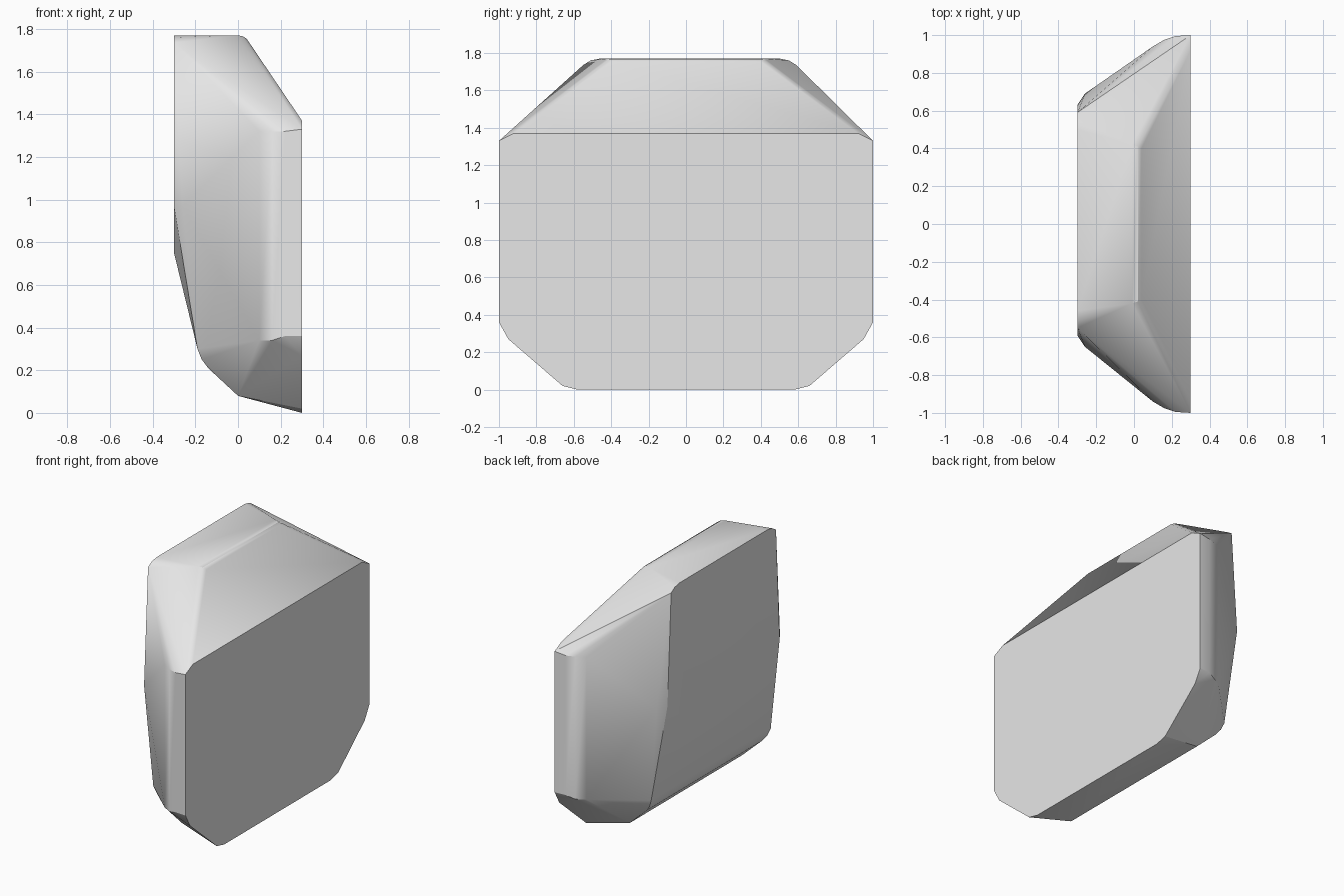
import bpy
import bmesh
import math

cube = bpy.data.objects.get("Cube")
if cube:
    bpy.data.objects.remove(cube, do_unlink=True)

# Single plain grey material
grey = bpy.data.materials.new("plain_grey")
grey.use_nodes = True
colour = (0.8, 0.8, 0.8, 1.0)
grey.diffuse_color = colour
grey.node_tree.nodes["Principled BSDF"].inputs["Base Color"].default_value = colour

# Corner points of one half, as (x, y, z)
flat_panel = [(0.3, 1, 0.36), (0.3, 1, 1.33), (0.3, 0.92, 1.37),
              (0.3, 0.95, 0.27), (0.3, 0.66, 0.02), (0.3, 0.58, 0)]
side_edge = [(0.22, 0.995, 0.36), (0.22, 0.995, 1.32), (0.16, 0.975, 0.34),
             (0.16, 0.975, 1.32), (0.1, 0.94, 0.34), (0.1, 0.94, 1.32)]
top_edge = [(0.04, 0.4, 1.755), (0.02, 0.41, 1.767), (-0.01, 0.42, 1.77),
            (-0.3, 0.48, 1.77), (-0.3, 0.53, 1.76), (-0.3, 0.57, 1.735)]
back_panel = [(-0.3, 0.61, 0.97), (-0.26, 0.67, 0.97), (-0.3, 0.35, 0.75)]
lower_edge = [(-0.19, 0.65, 0.3), (-0.17, 0.64, 0.25), (-0.13, 0.71, 0.33),
              (-0.14, 0.62, 0.21), (0, 0.61, 0.08)]

# Mirror the points and wrap them in one convex shell
bm = bmesh.new()
for x, y, z in flat_panel + side_edge + top_edge + back_panel + lower_edge:
    for side in (1, -1):
        lean = 0.02 if x < -0.25 else 0
        bm.verts.new((x, side * y + lean, z))
hull = bmesh.ops.convex_hull(bm, input=bm.verts)
inside = {v for v in hull["geom_interior"] if isinstance(v, bmesh.types.BMVert)}
bmesh.ops.delete(bm, geom=list(inside), context='VERTS')
bmesh.ops.dissolve_limit(bm, angle_limit=math.radians(0.5),
                         verts=bm.verts, edges=bm.edges)
bmesh.ops.recalc_face_normals(bm, faces=bm.faces)

mesh = bpy.data.meshes.new("faceted_shell")
bm.to_mesh(mesh)
bm.free()
mesh.materials.append(grey)
shell = bpy.data.objects.new("faceted_shell", mesh)
bpy.context.collection.objects.link(shell)

# Soft shading across the rounded corners, crisp large facets
bpy.ops.object.select_all(action='DESELECT')
shell.select_set(True)
bpy.context.view_layer.objects.active = shell
bpy.ops.object.shade_smooth_by_angle(angle=math.radians(25))
